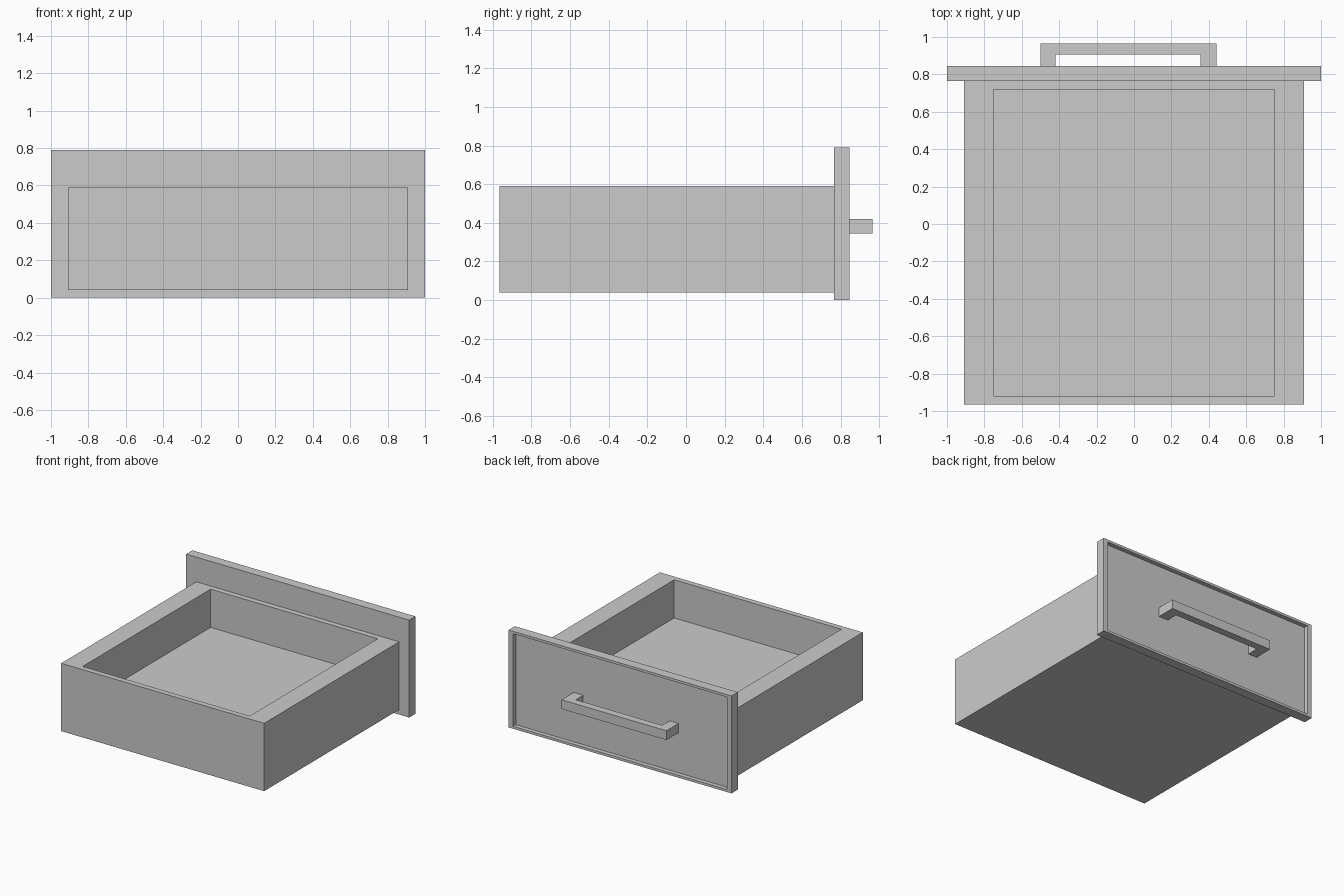
import bpy, bmesh
from mathutils import Vector

if "Cube" in bpy.data.objects:
    bpy.data.objects.remove(bpy.data.objects["Cube"])


def box_bmesh(lo, hi):
    bm = bmesh.new()
    bmesh.ops.create_cube(bm, size=1)
    lo, hi = Vector(lo), Vector(hi)
    for v in bm.verts:
        v.co = Vector([lo[i] + (v.co[i] + 0.5) * (hi[i] - lo[i]) for i in range(3)])
    bm.normal_update()
    return bm


def finish(name, bm):
    bmesh.ops.recalc_face_normals(bm, faces=bm.faces)
    me = bpy.data.meshes.new(name)
    bm.to_mesh(me)
    bm.free()
    ob = bpy.data.objects.new(name, me)
    bpy.context.collection.objects.link(ob)
    return ob


def recessed_box(name, lo, hi, axis, border, depth):
    """Box whose +axis face is inset by a per-axis border and sunk by depth."""
    bm = box_bmesh(lo, hi)
    face = max(bm.faces, key=lambda f: f.normal[axis])
    mid = face.calc_center_median()
    bmesh.ops.inset_region(bm, faces=[face], thickness=0.01)
    rim = [v.co.copy() for v in face.verts]
    # shape the rim exactly, then push the pocket floor down
    for v, co in zip(face.verts, rim):
        for i in range(3):
            if i != axis:
                v.co[i] = hi[i] - border[i] if co[i] > mid[i] else lo[i] + border[i]
    floor = bmesh.ops.extrude_discrete_faces(bm, faces=[face])["faces"][0]
    for v in floor.verts:
        v.co[axis] -= depth
    return finish(name, bm)


# Drawer box with open top and thick bottom
recessed_box("drawer_box", (-0.91, -0.965, 0.04), (0.91, 0.765, 0.59),
             2, (0.16, 0.045, 0), 0.31)

# Face panel with a shallow recess on its outer side
recessed_box("face_panel", (-1, 0.765, 0), (1, 0.845, 0.79),
             1, (0.04, 0, 0.02), 0.035)

# Bar handle: U profile in plan, extruded upward
y0, y1, y2 = 0.81, 0.905, 0.965
profile = [(-0.5, y0), (-0.42, y0), (-0.42, y1), (0.355, y1),
           (0.355, y0), (0.44, y0), (0.44, y2), (-0.5, y2)]
bm = bmesh.new()
base = bm.faces.new([bm.verts.new((x, y, 0.345)) for x, y in profile])
top = bmesh.ops.extrude_face_region(bm, geom=[base], use_keep_orig=True)["geom"]
bmesh.ops.translate(bm, vec=(0, 0, 0.075),
                    verts=[g for g in top if isinstance(g, bmesh.types.BMVert)])
finish("handle", bm)
